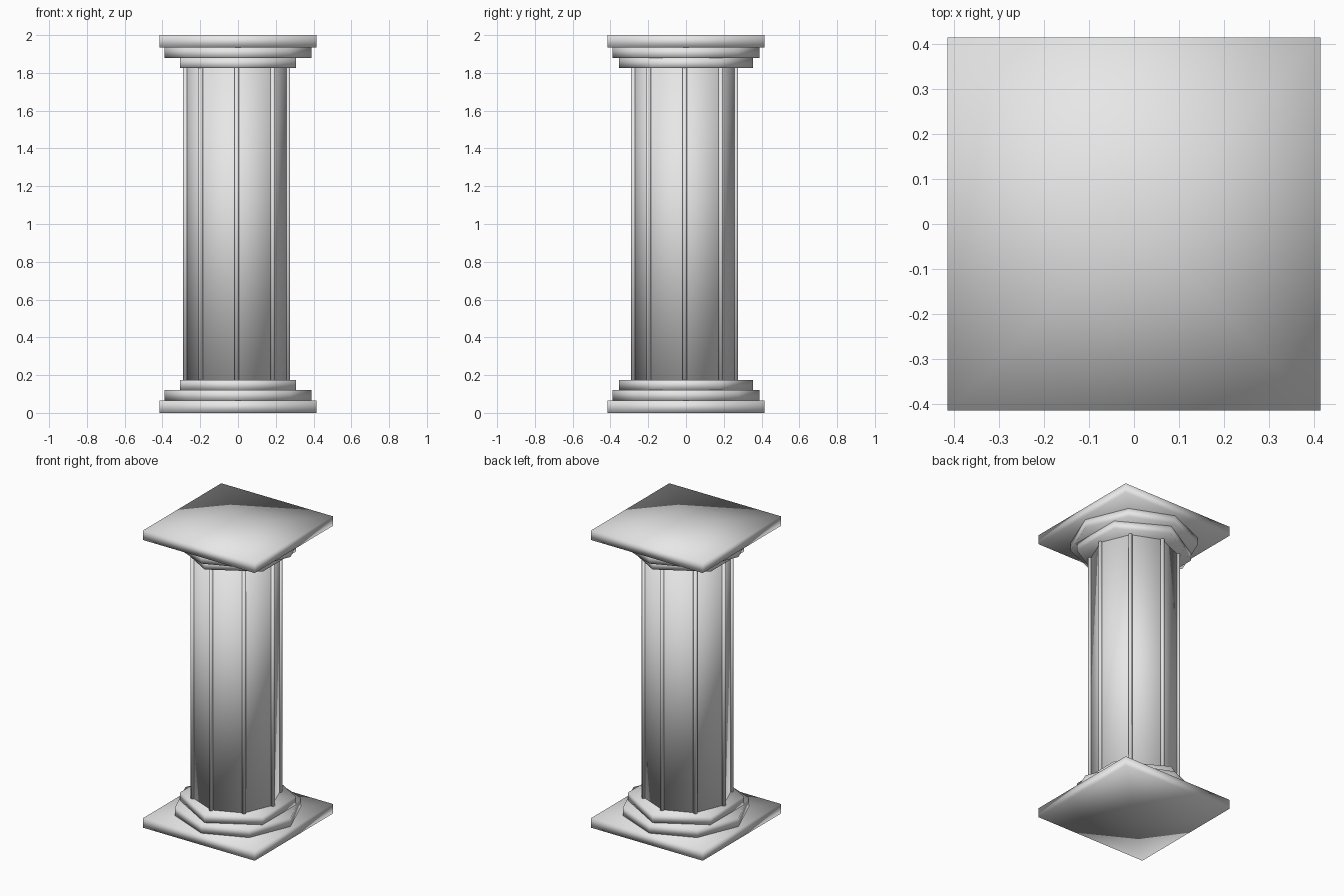
import bpy, bmesh, math

if "Cube" in bpy.data.objects:
    bpy.data.objects.remove(bpy.data.objects["Cube"])

stone = bpy.data.materials.new("pale grey stone")
stone.diffuse_color = (0.8, 0.8, 0.8, 1)
stone.use_nodes = True
stone.node_tree.nodes["Principled BSDF"].inputs["Base Color"].default_value = stone.diffuse_color

def prism(bm, sides, radius, z0, z1, start=90.0, cx=0.0, cy=0.0):
    """Upright prism with fan caps; first corner at the start angle."""
    rings = []
    for z in (z0, z1):
        rings.append([bm.verts.new((cx + radius * math.cos(a), cy + radius * math.sin(a), z))
                      for a in (math.radians(start) + math.tau * i / sides for i in range(sides))])
    low, high = bm.verts.new((cx, cy, z0)), bm.verts.new((cx, cy, z1))
    for i in range(sides):
        j = (i + 1) % sides
        bm.faces.new((rings[0][i], rings[0][j], rings[1][j], rings[1][i]))
        bm.faces.new((low, rings[0][j], rings[0][i]))
        bm.faces.new((high, rings[1][i], rings[1][j]))

def finish(bm, name):
    for f in bm.faces:
        f.smooth = True
    me = bpy.data.meshes.new(name)
    bm.to_mesh(me)
    bm.free()
    me.materials.append(stone)
    bpy.context.collection.objects.link(bpy.data.objects.new(name, me))

def part(name, *args):
    bm = bmesh.new()
    prism(bm, *args)
    finish(bm, name)

# Square plate, octagonal step and hexagonal collar, mirrored at both ends
tiers = [("plate", 4, 0.415 * math.sqrt(2), 0.0, 0.065, 45.0),
         ("step", 8, 0.39, 0.065, 0.122, 90.0),
         ("collar", 6, 0.355, 0.122, 0.175, 90.0)]
for name, sides, r, z0, z1, start in tiers:
    part("base_" + name, sides, r, z0, z1, start)
    part("top_" + name, sides, r, 2 - z1, 2 - z0, start)

# Octagonal shaft
OFF = -0.007
part("shaft", 8, 0.268, 0.17, 1.83, 90.0, OFF, OFF)

# Thin ribs along the shaft corners
bm = bmesh.new()
for i in range(8):
    a = math.tau * i / 8
    prism(bm, 8, 0.013, 0.17, 1.83, 22.5,
          OFF + 0.271 * math.cos(a), OFF + 0.271 * math.sin(a))
finish(bm, "shaft_ribs")
